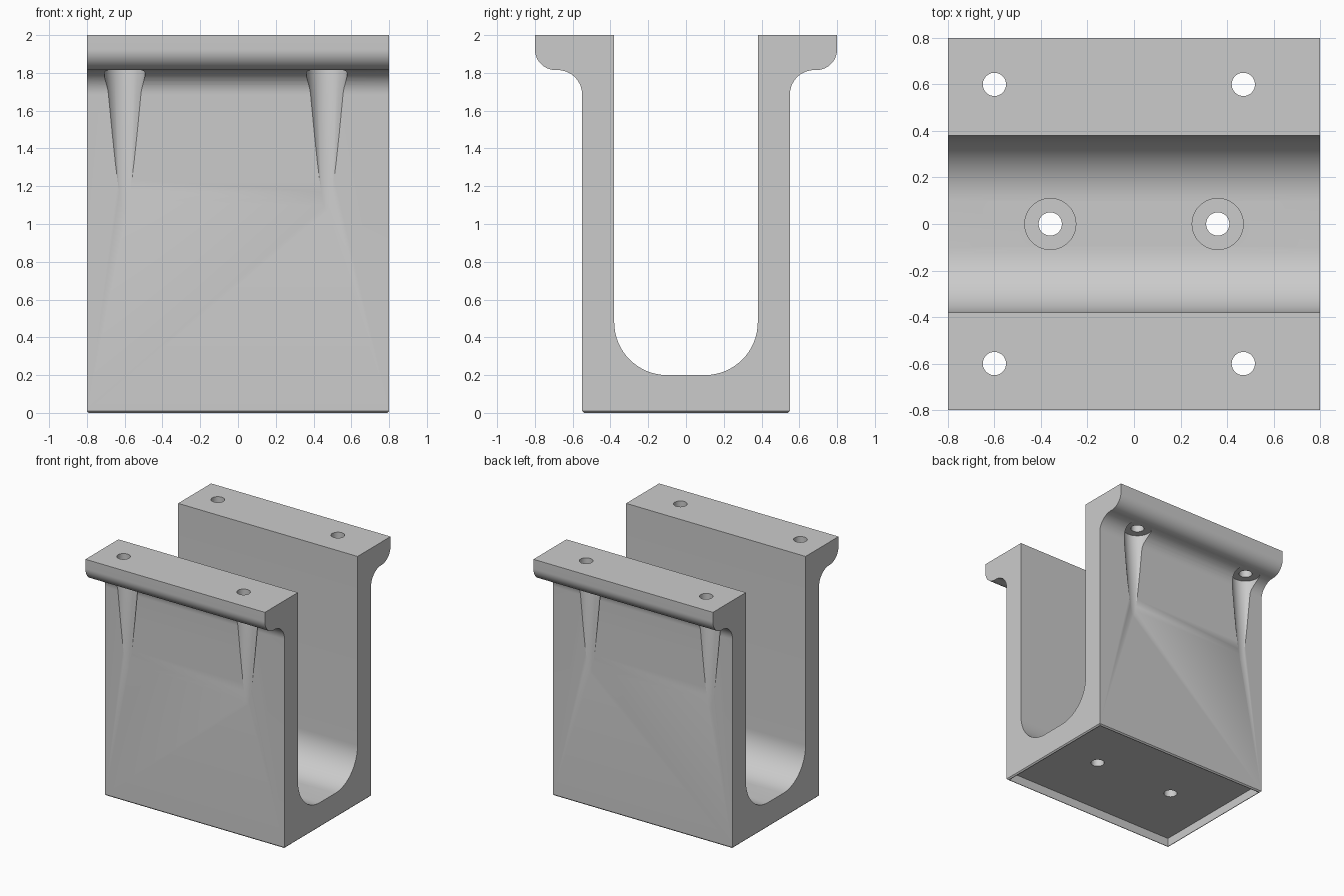
import bpy, bmesh, math

cube = bpy.data.objects.get("Cube")
if cube:
    bpy.data.objects.remove(cube, do_unlink=True)

grey = bpy.data.materials.new("plain grey")
grey.use_nodes = True
COLOUR = (0.6, 0.6, 0.6, 1)
grey.diffuse_color = COLOUR
grey.node_tree.nodes["Principled BSDF"].inputs["Base Color"].default_value = COLOUR

HALF_LENGTH = 0.8
WALL = 0.55          # outer wall face
HOLE = 0.05          # bolt hole radius


def arc(cy, cz, radius, start, end, steps=16):
    angles = [math.radians(start + (end - start) * i / steps) for i in range(steps + 1)]
    return [(cy + radius * math.cos(a), cz + radius * math.sin(a)) for a in angles]


def cutter(name, x, y, low, high, r_low, r_high):
    bpy.ops.mesh.primitive_cone_add(vertices=48, radius1=r_low, radius2=r_high,
                                    depth=high - low, location=(x, y, (low + high) / 2))
    return finish_cutter(name)


def finish_cutter(name):
    ob = bpy.context.object
    ob.name = name
    ob.hide_render = True
    ob.data.materials.append(grey)
    return ob


# Channel half profile: base corner, wall, flange, inner wall, rounded floor
half = [(WALL, 0)]
half += arc(0.68, 1.685, 0.13, 180, 90)
half += arc(0.69, 1.925, 0.11, -90, 0)
half += [(0.8, 2), (0.38, 2)]
half += arc(0.10, 0.48, 0.28, 0, -90)
profile = half + [(-y, z) for y, z in reversed(half)]

bm = bmesh.new()
face = bm.faces.new([bm.verts.new((-HALF_LENGTH, y, z)) for y, z in profile])
swept = bmesh.ops.extrude_face_region(bm, geom=[face])["geom"]
bmesh.ops.translate(bm, vec=(2 * HALF_LENGTH, 0, 0),
                    verts=[v for v in swept if isinstance(v, bmesh.types.BMVert)])
bmesh.ops.recalc_face_normals(bm, faces=bm.faces)

# Small chamfer around the foot
foot = [e for e in bm.edges if all(v.co.z < 0.001 for v in e.verts)]
bmesh.ops.bevel(bm, geom=foot, offset=0.01, segments=1, affect='EDGES')
mesh = bpy.data.meshes.new("channel_bracket")
bm.to_mesh(mesh)
bm.free()
bracket = bpy.data.objects.new("channel_bracket", mesh)
bpy.context.collection.objects.link(bracket)
mesh.materials.append(grey)

cutters = []

# Shallow recess under the base
bpy.ops.mesh.primitive_cube_add(size=1, location=(0, 0, 0))
bpy.context.object.scale = (1.57, 1.07, 0.14)
cutters.append(finish_cutter("base_recess_cutter"))

# Floor bolt holes with counterbores
for x in (-0.36, 0.36):
    cutters.append(cutter("floor_hole_cutter", x, 0, -0.1, 0.3, HOLE, HOLE))
    cutters.append(cutter("counterbore_cutter", x, 0, 0.17, 0.4, 0.11, 0.11))

# Flange bolt holes with tapered clearance grooves down the wall
for x in (-0.60, 0.47):
    for y in (-0.6, 0.6):
        cutters.append(cutter("flange_hole_cutter", x, y, 1.7, 2.1, HOLE, HOLE))
        cutters.append(cutter("clearance_cutter", x, y, 1.0, 1.816, 0.044, 0.11))

for ob in cutters:
    mod = bracket.modifiers.new(ob.name, 'BOOLEAN')
    mod.operation = 'DIFFERENCE'
    mod.solver = 'EXACT'
    mod.object = ob

bpy.ops.object.select_all(action='DESELECT')
bracket.select_set(True)
bpy.context.view_layer.objects.active = bracket
for mod in list(bracket.modifiers):
    bpy.ops.object.modifier_apply(modifier=mod.name)
for ob in cutters:
    bpy.data.objects.remove(ob, do_unlink=True)
bpy.ops.object.shade_smooth_by_angle(angle=math.radians(30))
